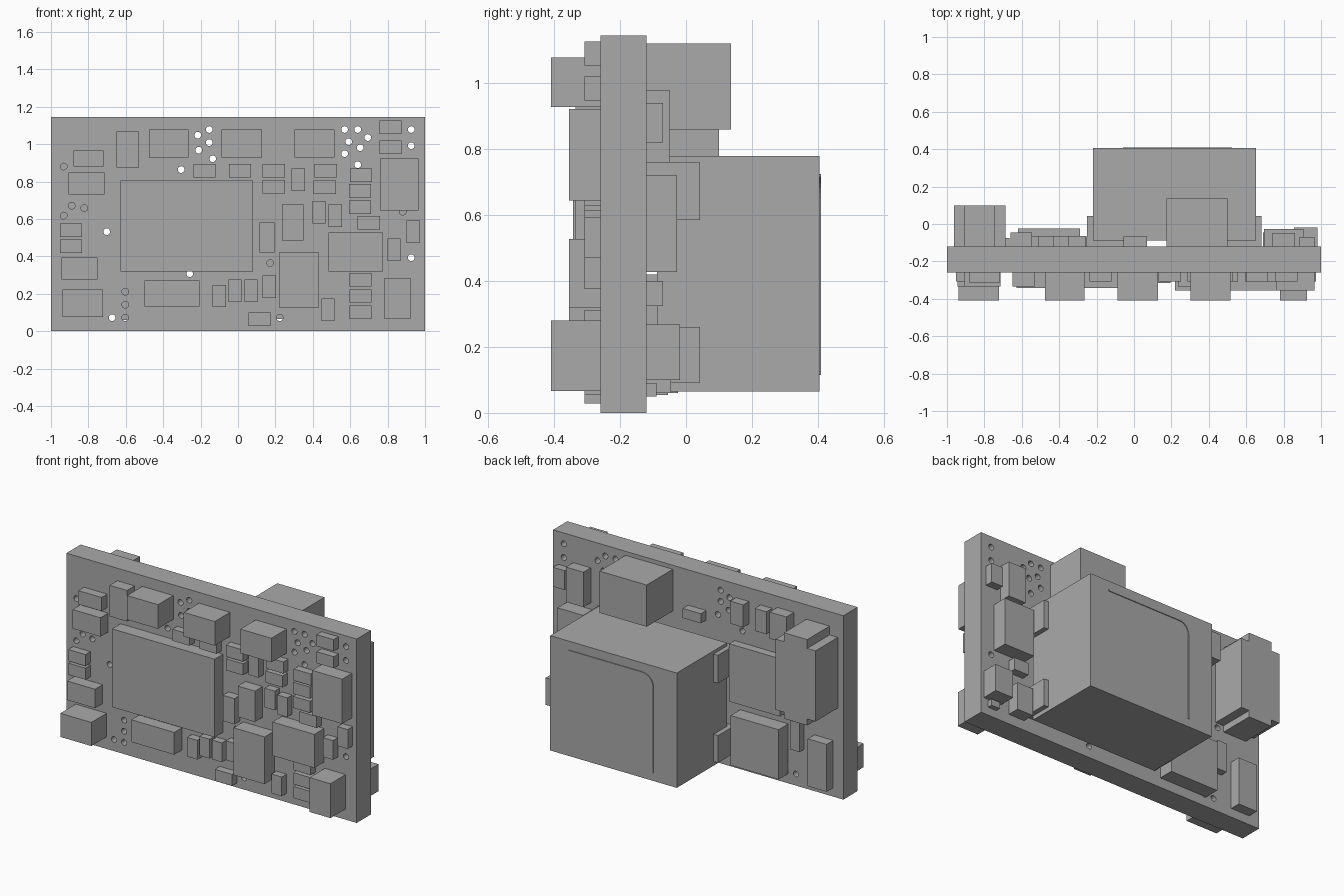
import bpy, bmesh, math
from mathutils import Matrix, Vector

cube = bpy.data.objects.get("Cube")
if cube:
    bpy.data.objects.remove(cube, do_unlink=True)

grey = bpy.data.materials.new("plain grey")
grey.use_nodes = True
grey.diffuse_color = (0.4, 0.4, 0.4, 1)
grey.node_tree.nodes["Principled BSDF"].inputs["Base Color"].default_value = (0.4, 0.4, 0.4, 1)

FRONT, BACK = -0.26, -0.12   # the two faces of the board


def finish(bm, name):
    bmesh.ops.recalc_face_normals(bm, faces=bm.faces)
    mesh = bpy.data.meshes.new(name)
    bm.to_mesh(mesh)
    bm.free()
    mesh.materials.append(grey)
    obj = bpy.data.objects.new(name, mesh)
    bpy.context.collection.objects.link(obj)
    return obj


def add_box(bm, x0, x1, y0, y1, z0, z1):
    centre = Vector(((x0 + x1) / 2, (y0 + y1) / 2, (z0 + z1) / 2))
    size = Matrix.Diagonal((x1 - x0, y1 - y0, z1 - z0, 1))
    bmesh.ops.create_cube(bm, size=1, matrix=Matrix.Translation(centre) @ size)


def box(name, *dims):
    bm = bmesh.new()
    add_box(bm, *dims)
    return finish(bm, name)


def front_parts(name, depth, rects):
    for i, (x0, x1, z0, z1) in enumerate(rects, 1):
        box(f"{name}_{i}", x0, x1, depth, FRONT, z0, z1)


def small_parts(name, w, h, centres):
    front_parts(name, -0.308, [(x - w / 2, x + w / 2, z - h / 2, z + h / 2) for x, z in centres])


# Board with drilled holes
board = box("board", -1, 1, FRONT, BACK, 0, 1.145)
holes = [
    (-.215, 1.048), (-.154, 1.078), (-.154, 1.008), (-.21, .968), (-.135, .922), (-.304, .864),
    (.57, 1.078), (.64, 1.078), (.694, 1.035), (.592, 1.013), (.653, .981), (.57, .949),
    (.64, .89), (.926, 1.078), (.926, .992), (.926, .393), (-.702, .532), (-.673, .072),
    (-.258, .307), (-.932, .88), (-.889, .671), (-.932, .618), (-.822, .658), (-.603, .211),
    (-.603, .142), (-.603, .072), (.223, .072), (.172, .364), (.881, .639)]
bm = bmesh.new()
for x, z in holes:
    bmesh.ops.create_cone(bm, cap_ends=True, segments=16, radius1=.018, radius2=.018, depth=.3,
                          matrix=Matrix.Translation((x, -.19, z)) @ Matrix.Rotation(math.pi / 2, 4, 'X'))
drill = finish(bm, "hole_cutter")
drill.hide_render = True
mod = board.modifiers.new("holes", 'BOOLEAN')
mod.operation = 'DIFFERENCE'
mod.solver = 'EXACT'
mod.object = drill
bpy.context.view_layer.objects.active = board
bpy.ops.object.modifier_apply(modifier=mod.name)
bpy.data.objects.remove(drill, do_unlink=True)

# Front: chips and tall blocks
front_parts("main_chip", -.343, [(-.627, .079, .318, .805)])
front_parts("tall_block", -.41, [
    (-.477, -.264, .928, 1.078), (-.087, .127, .928, 1.078), (.303, .517, .928, 1.078),
    (-.937, -.723, .075, .222), (.78, .924, .067, .281)])
front_parts("side_chip", -.355, [
    (.758, .966, .644, .922), (.218, .432, .126, .42), (.485, .774, .318, .527)])
front_parts("medium_block", -.335, [
    (-.905, -.713, .73, .848), (-.65, -.53, .874, 1.067), (.234, .351, .484, .676),
    (-.943, -.75, .275, .393), (-.5, -.205, .131, .27)])
front_parts("low_block", -.315, [(-.88, -.72, .88, .965), (.116, .196, .42, .58)])

# Front: small repeated parts, lying and upright
small_parts("small_wide_part", .118, .072, [
    (.816, 1.09), (.816, .984), (-.178, .858), (.01, .858), (.191, .858), (.469, .858),
    (.191, .773), (.464, .77), (.658, .834), (.653, .751), (.653, .663), (.699, .58),
    (-.894, .54), (-.894, .455), (.116, .064), (.656, .276), (.656, .188), (.656, .102)])
small_parts("small_upright_part", .07, .12, [
    (.322, .81), (.434, .637), (.52, .618), (.835, .436), (.937, .532),
    (-.1, .188), (-.015, .217), (.07, .217), (.167, .238), (.482, .115)])

# Back: large cube with bent terminals on both sides
box("large_cube", -.22, .652, -.088, .405, .065, .78)
for side, edge, inner in (("right", -.25, -.22), ("left", .682, .652)):
    for level, z0, z1 in (("lower", .09, .26), ("upper", .585, .76)):
        bm = bmesh.new()
        add_box(bm, min(edge, inner), max(edge, inner), BACK, .042, z0, z1)
        under = inner + (.2 if inner < 0 else -.2)
        add_box(bm, min(inner, under), max(inner, under), BACK, -.088, z0, z1)
        finish(bm, f"{side}_{level}_terminal")

# Thin line with a rounded corner on the cube's back face
r, w = .07, .005
path = [(.525, .72, 0, 1)]
for i in range(7):
    a = math.pi / 2 * (1 + i / 6)
    path.append((.015 + r * math.cos(a), .65 + r * math.sin(a), math.cos(a), math.sin(a)))
path.append((-.055, .115, -1, 0))
bm = bmesh.new()
pairs = [[bm.verts.new((x + s * w * nx, .41, z + s * w * nz)) for s in (1, -1)]
         for x, z, nx, nz in path]
faces = [bm.faces.new((a[0], a[1], b[1], b[0])) for a, b in zip(pairs, pairs[1:])]
ext = bmesh.ops.extrude_face_region(bm, geom=faces)
bmesh.ops.translate(bm, vec=(0, -.006, 0),
                    verts=[v for v in ext["geom"] if isinstance(v, bmesh.types.BMVert)])
finish(bm, "cube_line")

# Back: stepped block near the right end
bm = bmesh.new()
add_box(bm, -.962, -.688, BACK, .1, .56, 1.0)
add_box(bm, -.905, -.745, BACK, .1, .52, 1.055)
finish(bm, "stepped_block")

# Back: remaining blocks as (name, x0, x1, depth, z0, z1)
for name, x0, x1, y, z0, z1 in [
        ("back_top_block", .175, .5, .137, .86, 1.12),
        ("back_left_chip", .695, .905, -.028, .428, .72),
        ("back_left_low_block", .855, .98, -.018, .1, .268),
        ("back_left_bottom_block", .69, .8, -.045, .06, .23),
        ("back_left_middle_part", .7, .8, -.07, .325, .4),
        ("back_left_bottom_part", .89, .95, -.09, .05, .09),
        ("back_left_top_part", .885, .965, -.07, .82, .94),
        ("back_left_upper_block", .74, .86, -.048, .76, .978),
        ("back_right_chip", -.6, -.25, -.068, .43, .79),
        ("back_right_low_chip", -.62, -.29, -.025, .06, .37),
        ("back_right_corner_block", -.93, -.8, -.055, .055, .35),
        ("back_right_slim_part", -.73, -.665, -.075, .24, .42),
        ("back_top_part_1", -.055, .07, -.067, .865, .925),
        ("back_top_part_2", -.35, -.26, -.063, .92, 1.06),
        ("back_top_part_3", -.51, -.43, -.063, .92, 1.06),
        ("back_top_part_4", -.66, -.545, -.045, .91, 1.075)]:
    box(name, x0, x1, BACK, y, z0, z1)
